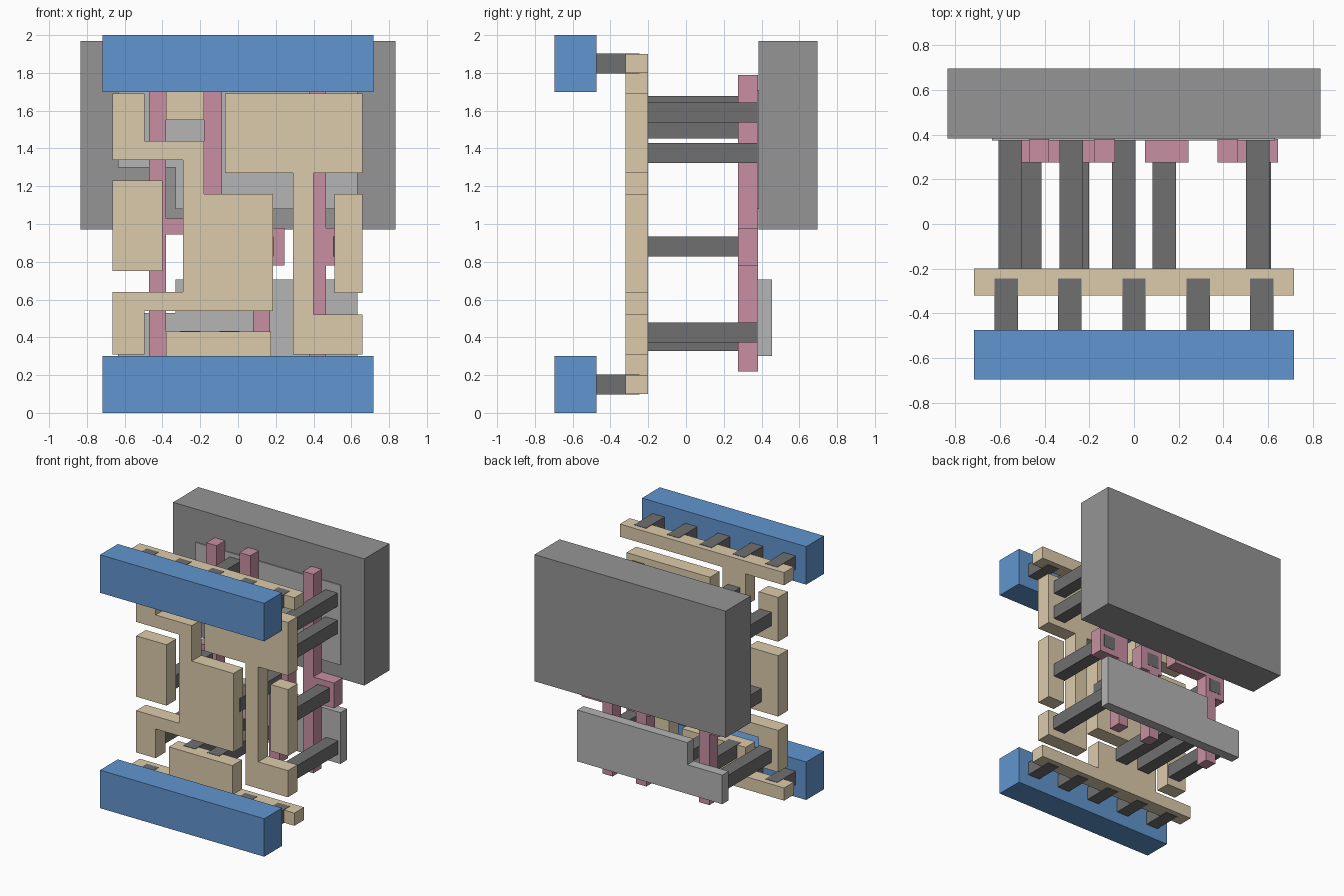
import bpy, bmesh


def mat(name, r, g, b):
    m = bpy.data.materials.new(name)
    m.diffuse_color = (r, g, b, 1)
    return m


BLUE = mat("blue", 0.12, 0.30, 0.62)
TAN = mat("tan", 0.72, 0.60, 0.41)
PINK = mat("pink", 0.58, 0.28, 0.36)
DARK = mat("dark_grey", 0.16, 0.16, 0.16)
MID = mat("mid_grey", 0.30, 0.30, 0.30)
LIGHT = mat("light_grey", 0.46, 0.46, 0.46)


def plate(name, outline, y0, y1, material):
    """Extrude an (x, z) outline from y0 to y1."""
    bm = bmesh.new()
    face = bm.faces.new([bm.verts.new((x, y0, z)) for x, z in outline])
    out = bmesh.ops.extrude_face_region(bm, geom=[face])
    verts = [v for v in out["geom"] if isinstance(v, bmesh.types.BMVert)]
    bmesh.ops.translate(bm, verts=verts, vec=(0, y1 - y0, 0))
    bmesh.ops.recalc_face_normals(bm, faces=bm.faces)
    me = bpy.data.meshes.new(name)
    bm.to_mesh(me)
    bm.free()
    me.materials.append(material)
    ob = bpy.data.objects.new(name, me)
    bpy.context.collection.objects.link(ob)
    return ob


def rect(x0, x1, z0, z1):
    return [(x0, z0), (x1, z0), (x1, z1), (x0, z1)]


def post(name, x, z, y0, y1):
    h = 0.0525
    plate(name, rect(x - h, x + h, z - h, z + h), y0, y1, DARK)


# Front rails and the short posts joining them to the tan layer
for side, z0 in (("lower", 0.0), ("upper", 1.7)):
    plate(side + "_rail", rect(-0.717, 0.717, z0, z0 + 0.3), -0.697, -0.475, BLUE)
    for x in (-0.573, -0.287, 0, 0.287, 0.573):
        post(side + "_rail_post", x, z0 + 0.15, -0.475, -0.245)

# Tan layer
T = (-0.32, -0.2, TAN)
plate("lower_strip", [(-0.717, 0.1), (0.717, 0.1), (0.717, 0.2), (0.175, 0.2),
                      (0.175, 0.43), (-0.38, 0.43), (-0.38, 0.2), (-0.717, 0.2)], *T)
plate("upper_strip", [(-0.717, 1.9), (0.717, 1.9), (0.717, 1.8), (-0.18, 1.8),
                      (-0.18, 1.55), (-0.38, 1.55), (-0.38, 1.8), (-0.717, 1.8)], *T)
plate("left_bracket", [(-0.665, 0.31), (-0.495, 0.31), (-0.495, 0.54), (0.185, 0.54),
                       (0.185, 1.16), (-0.18, 1.16), (-0.18, 1.44), (-0.495, 1.44),
                       (-0.495, 1.69), (-0.665, 1.69), (-0.665, 1.34), (-0.29, 1.34),
                       (-0.29, 0.64), (-0.665, 0.64)], *T)
plate("right_bracket", [(0.29, 0.31), (0.66, 0.31), (0.66, 0.52), (0.40, 0.52),
                        (0.40, 1.27), (0.66, 1.27), (0.66, 1.69), (-0.07, 1.69),
                        (-0.07, 1.27), (0.29, 1.27)], *T)
plate("left_pad", rect(-0.665, -0.40, 0.75, 1.23), *T)
plate("right_pad", rect(0.51, 0.66, 0.635, 1.16), *T)

# Pink bars
P = (0.275, 0.38, PINK)
plate("left_bar", [(-0.47, 0.22), (-0.38, 0.22), (-0.38, 0.945), (-0.085, 0.945),
                   (-0.085, 1.79), (-0.18, 1.79), (-0.18, 1.03), (-0.38, 1.03),
                   (-0.38, 1.79), (-0.47, 1.79), (-0.47, 0.98), (-0.555, 0.98),
                   (-0.555, 0.78), (-0.47, 0.78)], *P)
plate("middle_bar", [(0.08, 0.22), (0.17, 0.22), (0.17, 0.78), (0.245, 0.78),
                     (0.245, 0.98), (0.05, 0.98), (0.05, 0.78), (0.08, 0.78)], *P)
plate("right_bar", [(0.375, 0.22), (0.465, 0.22), (0.465, 0.78), (0.645, 0.78),
                    (0.645, 0.98), (0.465, 0.98), (0.465, 1.79), (0.375, 1.79)], *P)

# Long posts from the tan layer to the pink bars and the back plates
for x, z in ((-0.467, 0.88), (0.135, 0.88), (0.555, 0.88)):
    post("bar_post", x, z, -0.245, 0.382)
for x, z in ((-0.555, 1.505), (-0.28, 1.625), (0.555, 1.59), (0.555, 1.375),
             (-0.555, 0.425), (-0.255, 0.38), (-0.045, 0.38), (0.56, 0.425)):
    post("plate_post", x, z, -0.245, 0.382)

# Back plates and block
plate("lower_back_plate", [(-0.635, 0.3), (0.632, 0.3), (0.632, 0.705), (-0.33, 0.705),
                           (-0.33, 0.53), (-0.635, 0.53)], 0.375, 0.455, LIGHT)
plate("upper_back_plate", [(-0.635, 1.3), (-0.33, 1.3), (-0.33, 1.08), (0.632, 1.08),
                           (0.632, 1.71), (-0.635, 1.71)], 0.375, 0.455, LIGHT)
plate("back_block", rect(-0.835, 0.835, 0.97, 1.97), 0.383, 0.697, MID)
